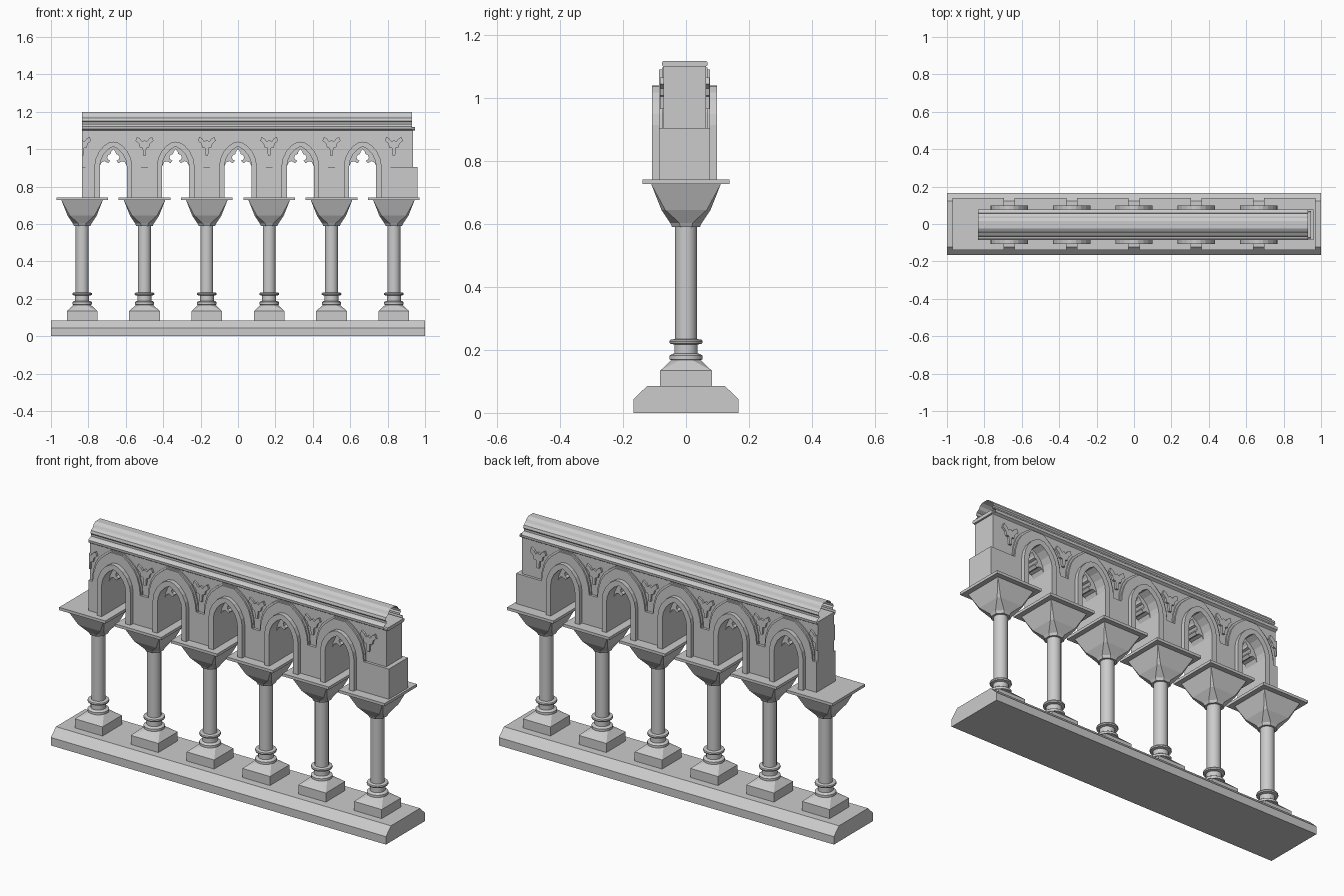
import bpy, bmesh, math

if "Cube" in bpy.data.objects:
    bpy.data.objects.remove(bpy.data.objects["Cube"])

YC = -0.004                       # wall centre line in y
SPRING = 0.742                    # top of the abaci
COLS = [(-5 + 2 * i) / 6 for i in range(6)]
BAYS = [(-2 + i) / 3 for i in range(5)]


def finish(name, bm, smooth=False):
    bmesh.ops.remove_doubles(bm, verts=bm.verts, dist=1e-5)
    bmesh.ops.recalc_face_normals(bm, faces=bm.faces)
    me = bpy.data.meshes.new(name)
    bm.to_mesh(me)
    bm.free()
    ob = bpy.data.objects.new(name, me)
    bpy.context.collection.objects.link(ob)
    if smooth:
        bpy.ops.object.select_all(action='DESELECT')
        ob.select_set(True)
        bpy.context.view_layer.objects.active = ob
        bpy.ops.object.shade_smooth_by_angle(angle=math.radians(35))
    return ob


def slab(name, outline, y0, y1):
    """Extrude an (x, z) outline from y0 to y1."""
    bm = bmesh.new()
    f = bm.faces.new([bm.verts.new((x, y0, z)) for x, z in outline])
    ext = bmesh.ops.extrude_face_region(bm, geom=[f])
    vs = [v for v in ext['geom'] if isinstance(v, bmesh.types.BMVert)]
    bmesh.ops.translate(bm, verts=vs, vec=(0, y1 - y0, 0))
    bmesh.ops.triangulate(bm, faces=[g for g in bm.faces if len(g.verts) > 4])
    return finish(name, bm)


def sweep_x(name, profile, x0, x1, closed):
    """Run a (y, z) profile along x; closed profiles get end caps."""
    bm = bmesh.new()
    a, b = [[bm.verts.new((x, y, z)) for y, z in profile] for x in (x0, x1)]
    n = len(profile)
    for i in range(n if closed else n - 1):
        j = (i + 1) % n
        bm.faces.new((a[i], a[j], b[j], b[i]))
    if closed:
        bm.faces.new(a)
        bm.faces.new(b)
    return finish(name, bm)


def stack(name, rings, x, smooth=False):
    """Join horizontal rings of equal point count, capped at both ends."""
    bm = bmesh.new()
    vs = [[bm.verts.new((x + px, py, z)) for px, py in pts] for pts, z in rings]
    for a, b in zip(vs, vs[1:]):
        for i in range(len(a)):
            j = (i + 1) % len(a)
            bm.faces.new((a[i], a[j], b[j], b[i]))
    bm.faces.new(vs[0])
    bm.faces.new(vs[-1])
    bmesh.ops.dissolve_degenerate(bm, dist=1e-5, edges=bm.edges)
    return finish(name, bm, smooth)


def cut_square(s, c=0.0):
    """Square of half-width s with corners cut by c."""
    k = s - c
    return [(s, -k), (s, k), (k, s), (-k, s), (-s, k), (-s, -k), (-k, -s), (k, -s)]


def circle(r, n=16):
    return [(r * math.cos(2 * math.pi * (i + .5) / n), r * math.sin(2 * math.pi * (i + .5) / n))
            for i in range(n)]


def mirrored(half, cx):
    """Half curve from the right foot to the apex -> full curve, left to right."""
    left = [(cx - x, z) for x, z in half]
    right = [(cx + x, z) for x, z in reversed(half) if x > 0]
    return left + right


# Plinth with chamfered long edges
sweep_x("plinth", [(-.167, 0), (.167, 0), (.167, .043), (.124, .085), (-.124, .085), (-.167, .043)],
        -1, 1, True)

# Columns: base block, turned shaft, capital, abacus
OCT = 2 - math.sqrt(2)
shaft = [(.045, .166), (.053, .170), (.053, .182), (.046, .187), (.038, .189), (.038, .217),
         (.052, .220), (.054, .226), (.052, .232), (.035, .235), (.035, .595)]
for x in COLS:
    stack("column_base", [(cut_square(.082), .085), (cut_square(.082), .134),
                          (cut_square(.046, .046 * OCT), .168)], x)
    stack("column_shaft", [(circle(r), z) for r, z in shaft], x, True)
    stack("capital", [(cut_square(.044, .044 * OCT), .59), (cut_square(.05, .05 * OCT), .603),
                      (cut_square(.078, .012), .645), (cut_square(.111), .728)], x)
    stack("abacus", [(cut_square(.138), .727), (cut_square(.138), SPRING)], x)

# Half curves of one bay: opening, raised arch band, hood, cusps
opening = [(.072, SPRING), (.072, .91), (.067, .94), (.052, .972), (.028, .998), (0, 1.015)]
band = [(.1, SPRING), (.1, .915), (.094, .95), (.076, .988), (.05, 1.018), (.022, 1.036), (0, 1.04)]
hood = [(.142, .905), (.137, .95), (.122, 1.0), (.1, 1.035), (.072, 1.062), (.036, 1.09)]
fillet = [(.149, .905), (.146, .955), (.131, 1.006), (.108, 1.043), (.078, 1.07), (.04, 1.097)]
trefoil = [(.072, .91), (.062, .93), (.046, .936), (.028, .925), (.017, .938), (.03, .946),
           (.033, .958), (.026, .97), (.014, .974), (.012, .985), (0, 1.002)]

feet = [p for c in BAYS for p in mirrored(opening, c)]


def wall_layer(name, crest, right, depth):
    outline = [(COLS[0], SPRING)] + feet + [(right, SPRING)] + crest
    return slab(name, outline, YC - depth, YC + depth)


def crest(half):
    top = [p for c in BAYS for p in mirrored(half, c)]
    return [(.96, .905)] + top[::-1] + [(COLS[0], .905)]


# Wall core, stepped hood layers with V-shaped spandrels
wall_layer("wall_core", [(.935, SPRING), (.935, 1.105), (COLS[0], 1.105)][1:], .935, .067)
wall_layer("hood_fillet", crest(fillet), .96, .073)
wall_layer("hood_wall", crest(hood), .96, .081)

# Raised arch bands and cusped tracery in every bay
for c in BAYS:
    slab("arch_band", mirrored(band, c) + mirrored(opening, c)[::-1], YC - .104, YC + .103)
    slab("tracery", mirrored(opening[1:], c) + mirrored(trefoil, c)[::-1][1:-1], YC - .04, YC + .04)

# Leaf ornament in the spandrels, halved at the left end
leaf = [(.007, .965), (.01, 1.005), (.024, 1.008), (.03, 1.03), (.048, 1.045), (.04, 1.066),
        (.024, 1.056), (.012, 1.04), (0, 1.05)]
for x in COLS:
    pts = mirrored(leaf, x)
    if x == COLS[0]:
        pts = [(x, .965)] + [(x + a, b) for a, b in leaf]
    for s in (-1, 1):
        slab("leaf", pts, YC + s * .06, YC + s * .078)

# Cornice: flat string course and the open-ended roll moulding on top
sweep_x("string_course", [(YC - .067, 1.1), (YC + .067, 1.1), (YC + .073, 1.105), (YC + .073, 1.113),
                          (YC + .068, 1.118), (YC - .068, 1.118), (YC - .073, 1.113), (YC - .073, 1.105)],
        COLS[0], .945, True)
side = [(.066, 1.1), (.08, 1.108), (.082, 1.122), (.072, 1.13), (.058, 1.134), (.058, 1.145),
        (.064, 1.152), (.06, 1.166), (.044, 1.176), (.036, 1.19), (.02, 1.2)]
sweep_x("coping", [(YC - y, z) for y, z in side] + [(YC + y, z) for y, z in side[::-1]],
        COLS[0], .93, False)
